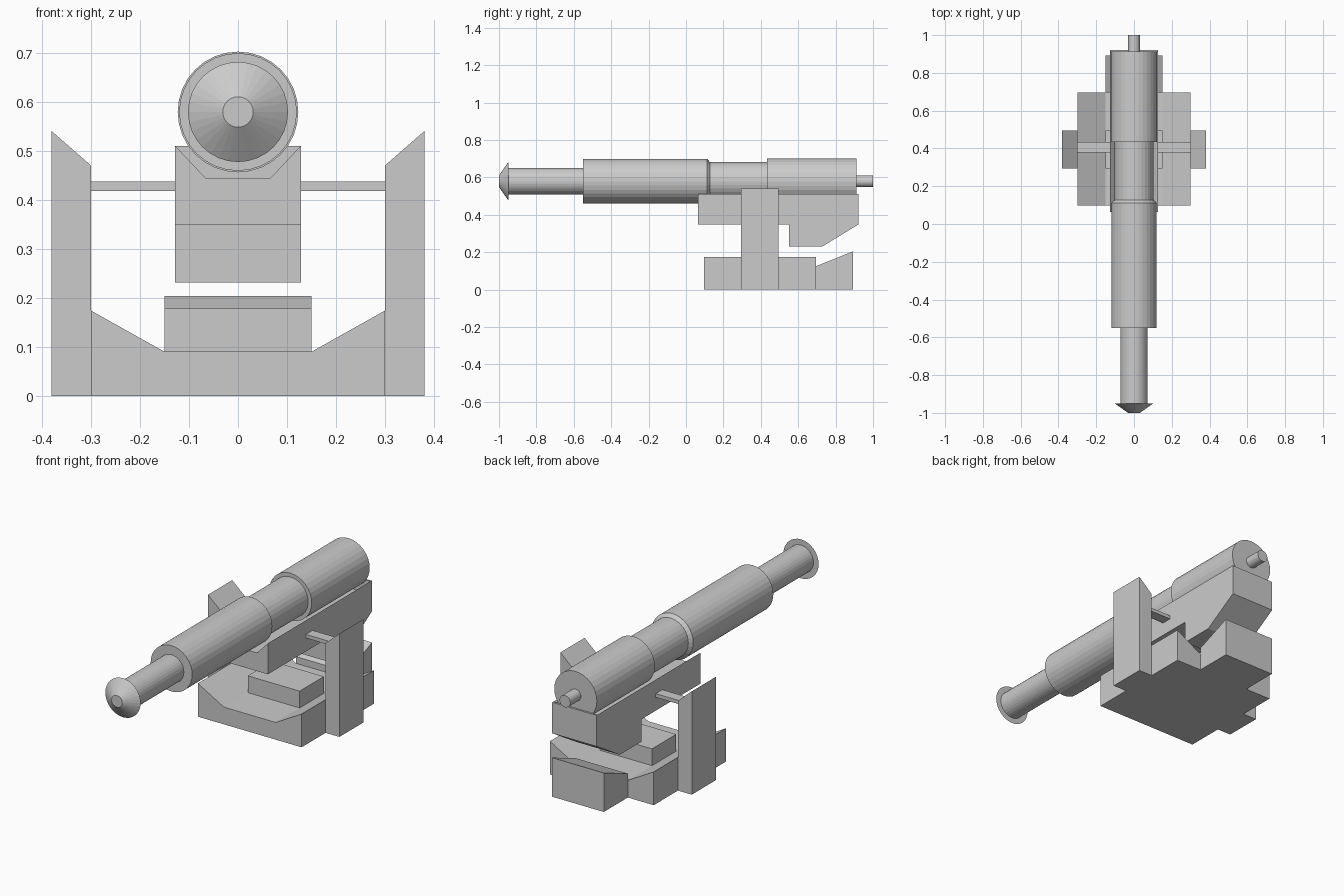
import bpy, bmesh, math
from mathutils import Vector

if "Cube" in bpy.data.objects:
    bpy.data.objects.remove(bpy.data.objects["Cube"])

AXIS_Z = 0.579   # height of the barrel axis


def finish(name, bm):
    bmesh.ops.recalc_face_normals(bm, faces=bm.faces[:])
    mesh = bpy.data.meshes.new(name)
    bm.to_mesh(mesh)
    bm.free()
    obj = bpy.data.objects.new(name, mesh)
    bpy.context.collection.objects.link(obj)
    return obj


def prism(name, pts, axis, a, b):
    """Extrude a 2D profile: axis 'y' takes (x, z) points, axis 'x' takes (y, z)."""
    bm = bmesh.new()
    place = (lambda p: (p[0], a, p[1])) if axis == 'y' else (lambda p: (a, p[0], p[1]))
    face = bm.faces.new([bm.verts.new(place(p)) for p in pts])
    move = Vector((0, b - a, 0)) if axis == 'y' else Vector((b - a, 0, 0))
    new = bmesh.ops.extrude_face_region(bm, geom=[face], use_keep_orig=True)['geom']
    bmesh.ops.translate(bm, vec=move, verts=[v for v in new if isinstance(v, bmesh.types.BMVert)])
    return finish(name, bm)


def box(name, x0, x1, y0, y1, z0, z1):
    return prism(name, [(x0, z0), (x1, z0), (x1, z1), (x0, z1)], 'y', y0, y1)


def lathe(name, profile, n=32):
    """Revolve (y, radius) points about the barrel axis and cap both ends."""
    bm = bmesh.new()
    rings = [[bm.verts.new((r * math.cos(2 * math.pi * i / n), y,
                            AXIS_Z + r * math.sin(2 * math.pi * i / n)))
              for i in range(n)] for y, r in profile]
    for p, q in zip(rings, rings[1:]):
        for i in range(n):
            j = (i + 1) % n
            bm.faces.new((p[i], p[j], q[j], q[i]))
    bm.faces.new(rings[0])
    bm.faces.new(rings[-1])
    return finish(name, bm)


# Barrel: muzzle cone, tube, sleeve, neck, breech and rear knob
lathe("barrel", [
    (-1.0, 0.031), (-0.95, 0.102), (-0.95, 0.072), (-0.55, 0.072),
    (-0.55, 0.12), (0.112, 0.12), (0.128, 0.103), (0.433, 0.103),
    (0.433, 0.123), (0.912, 0.123), (0.912, 0.031), (1.0, 0.031)])

# Cradle: grooved trough, rear plate and lower counterweight
W = 0.128
prism("cradle_trough", [(-W, 0.348), (W, 0.348), (W, 0.51), (0.065, 0.443),
                        (-0.065, 0.443), (-W, 0.51)], 'y', 0.064, 0.912)
box("cradle_rear_plate", -W, W, 0.912, 0.922, 0.348, 0.51)
prism("cradle_counterweight", [(0.55, 0.348), (0.55, 0.231), (0.73, 0.231),
                               (0.922, 0.348)], 'x', -W, W)

# Side columns with slanted tops, and axle bars reaching the cradle
for s, side in ((-1, "left"), (1, "right")):
    prism("column_" + side, [(s * 0.30, 0), (s * 0.38, 0), (s * 0.38, 0.54),
                             (s * 0.30, 0.47)], 'y', 0.295, 0.495)
    box("axle_" + side, s * W, s * 0.30, 0.378, 0.433, 0.418, 0.437)

# Base with dished top, centre block and wedge-shaped tail
prism("base", [(-0.30, 0), (0.30, 0), (0.30, 0.174), (0.15, 0.09),
               (-0.15, 0.09), (-0.30, 0.174)], 'y', 0.097, 0.695)
box("base_centre_block", -0.15, 0.15, 0.295, 0.495, 0.09, 0.178)
prism("base_tail", [(0.695, 0), (0.893, 0), (0.893, 0.204), (0.695, 0.125)],
      'x', -0.15, 0.15)
